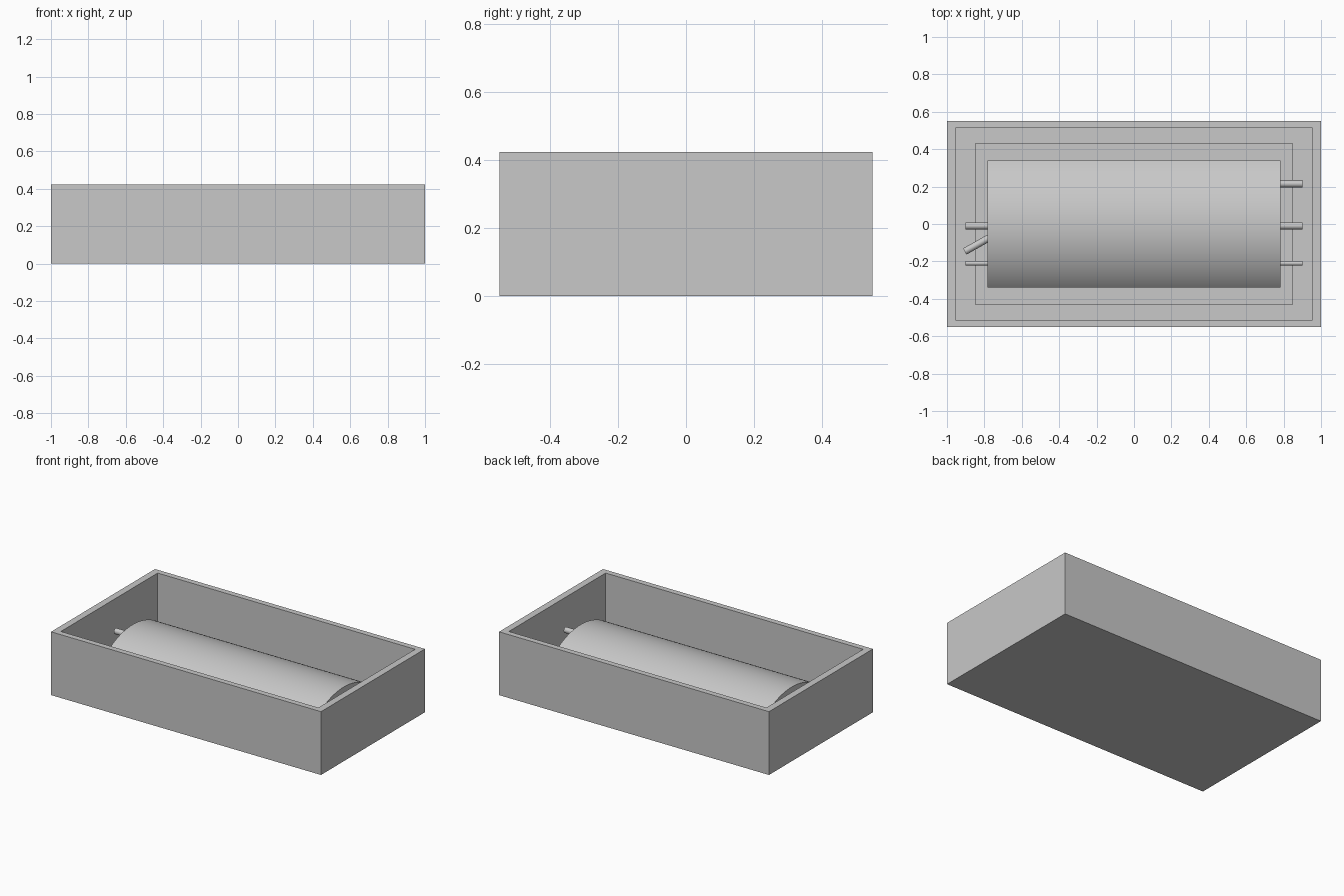
import bpy, bmesh, math
from mathutils import Vector

if "Cube" in bpy.data.objects:
    bpy.data.objects.remove(bpy.data.objects["Cube"], do_unlink=True)

grey = bpy.data.materials.new("plain_grey")
grey.use_nodes = True
GREY = (0.58, 0.58, 0.58, 1)
grey.diffuse_color = GREY
grey.node_tree.nodes["Principled BSDF"].inputs["Base Color"].default_value = GREY

WIDTH, DEPTH, HEIGHT = 2.0, 1.1, 0.424
FLOOR, PLINTH = 0.06, 0.09


def add_object(name, bm):
    bmesh.ops.recalc_face_normals(bm, faces=bm.faces)
    mesh = bpy.data.meshes.new(name)
    bm.to_mesh(mesh)
    bm.free()
    mesh.materials.append(grey)
    obj = bpy.data.objects.new(name, mesh)
    bpy.context.collection.objects.link(obj)
    return obj


def box(name, sx, sy, z0, z1):
    bm = bmesh.new()
    bmesh.ops.create_cube(bm, size=1)
    for v in bm.verts:
        v.co = (v.co.x * sx, v.co.y * sy, z0 if v.co.z < 0 else z1)
    return bm if name is None else add_object(name, bm)


def smooth(obj):
    bpy.ops.object.select_all(action="DESELECT")
    obj.select_set(True)
    bpy.context.view_layer.objects.active = obj
    bpy.ops.object.shade_smooth_by_angle(angle=math.radians(30))


def rod(name, start, end, radius):
    a, b = Vector(start), Vector(end)
    bm = bmesh.new()
    bmesh.ops.create_cone(bm, cap_ends=True, segments=24, radius1=radius,
                          radius2=radius, depth=(b - a).length)
    turn = (b - a).to_track_quat("Z", "Y").to_matrix()
    for v in bm.verts:
        v.co = turn @ v.co + (a + b) / 2
    smooth(add_object(name, bm))


# Open tray: inset the top face and sink it to the floor level
bm = box(None, WIDTH, DEPTH, 0, HEIGHT)
bm.normal_update()
top = max(bm.faces, key=lambda f: f.calc_center_median().z)
bmesh.ops.inset_region(bm, faces=[top], thickness=0.065)
for v in top.verts:
    v.co.y = math.copysign(0.512, v.co.y)
well = bmesh.ops.extrude_discrete_faces(bm, faces=[top])["faces"][0]
for v in well.verts:
    v.co.z = FLOOR
add_object("tray", bm)

# Low plinth under the body
box("plinth", 1.7, 0.86, FLOOR, PLINTH)

# Arched body: straight sides with a shallow circular top
HALF, RADIUS, CENTRE = 0.34, 0.48, -0.16
reach = math.asin(HALF / RADIUS)
steps = 40
profile = [(-HALF, PLINTH)]
for i in range(steps + 1):
    t = reach * (2 * i / steps - 1)
    profile.append((RADIUS * math.sin(t), CENTRE + RADIUS * math.cos(t)))
profile.append((HALF, PLINTH))
bm = bmesh.new()
end = bm.faces.new([bm.verts.new((-0.782, y, z)) for y, z in profile])
moved = bmesh.ops.extrude_face_region(bm, geom=[end], use_keep_orig=True)["geom"]
bmesh.ops.translate(bm, vec=(1.564, 0, 0),
                    verts=[g for g in moved if isinstance(g, bmesh.types.BMVert)])
smooth(add_object("arched_body", bm))

# Pins through both ends
for side, label in ((1, "left"), (-1, "right")):
    for y, z, r, part in ((-0.01, 0.25, 0.019, "centre"), (-0.21, 0.15, 0.012, "front")):
        rod(f"{label}_{part}_pin", (side * 0.76, y, z), (side * 0.9, y, z), r)
rod("left_back_pin", (0.76, 0.215, 0.17), (0.9, 0.215, 0.17), 0.019)
rod("right_angled_pin", (-0.75, -0.06, 0.17), (-0.905, -0.147, 0.17), 0.019)
